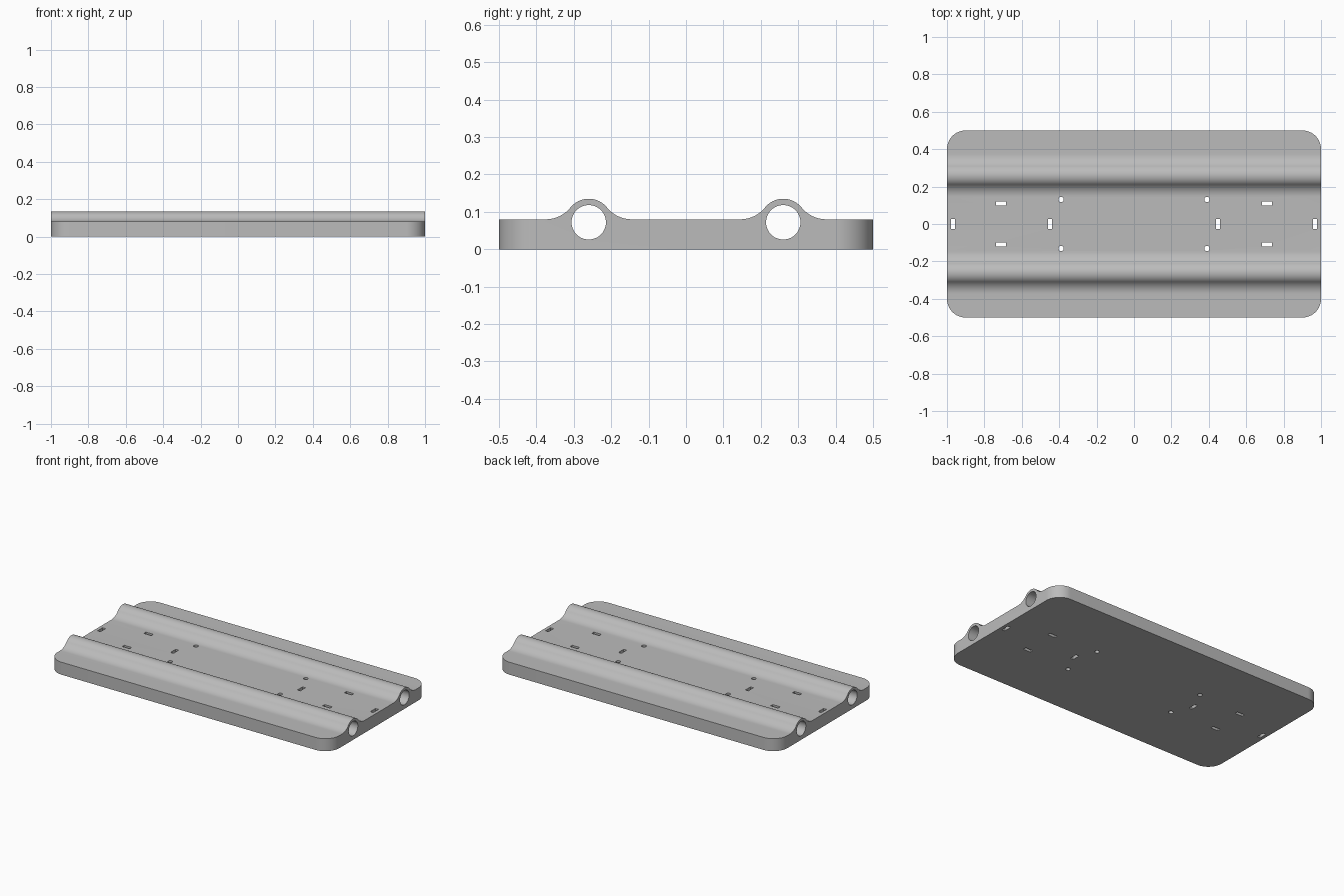
import bpy, bmesh
from math import sin, cos, pi, atan2, hypot

if "Cube" in bpy.data.objects:
    bpy.data.objects.remove(bpy.data.objects["Cube"])

grey = bpy.data.materials.new("grey plastic")
grey.diffuse_color = (0.50, 0.50, 0.50, 1)
grey.use_nodes = True
grey.node_tree.nodes["Principled BSDF"].inputs["Base Color"].default_value = grey.diffuse_color

T = 0.08                        # plate thickness
TUBE_Y, TUBE_Z = 0.26, 0.072    # tube axes
R_OUT, R_BORE = 0.063, 0.046
FIL_D, FIL_R = 0.115, 0.085     # blend arc offset and radius


def arc(cx, cy, r, a0, a1, n):
    return [(cx + r * cos(a0 + (a1 - a0) * i / n), cy + r * sin(a0 + (a1 - a0) * i / n))
            for i in range(n + 1)]


def prism(name, pts, lo, hi, axis):
    """Extrude a 2D outline along x (outline in y, z) or z (outline in x, y)."""
    def put(p, h):
        return (h, p[0], p[1]) if axis == 'x' else (p[0], p[1], h)
    bm = bmesh.new()
    a = [bm.verts.new(put(p, lo)) for p in pts]
    b = [bm.verts.new(put(p, hi)) for p in pts]
    bm.faces.new(a)
    bm.faces.new(b)
    for i in range(len(pts)):
        j = (i + 1) % len(pts)
        bm.faces.new((a[i], a[j], b[j], b[i]))
    bmesh.ops.recalc_face_normals(bm, faces=bm.faces)
    me = bpy.data.meshes.new(name)
    bm.to_mesh(me)
    bm.free()
    me.materials.append(grey)
    ob = bpy.data.objects.new(name, me)
    bpy.context.collection.objects.link(ob)
    return ob


def rect(x, y, w, h):
    return [(x - w / 2, y - h / 2), (x + w / 2, y - h / 2),
            (x + w / 2, y + h / 2), (x - w / 2, y + h / 2)]


def circle(x, y, r, n):
    return arc(x, y, r, 0, 2 * pi, n)[:-1]


# Cross-section: flat plate with two tube humps blended by concave arcs
def hump(cy):
    fz = T + FIL_R
    a = atan2(fz - TUBE_Z, FIL_D)
    right = arc(cy + FIL_D, fz, FIL_R, -pi / 2, a - pi, 10)
    crown = arc(cy, TUBE_Z, R_OUT, a, pi - a, 20)
    left = arc(cy - FIL_D, fz, FIL_R, -a, -pi / 2, 10)
    return right + crown[1:-1] + left


section = [(-0.6, 0), (0.6, 0), (0.6, T)] + hump(TUBE_Y) + hump(-TUBE_Y) + [(-0.6, T)]
plate = prism("base_plate", section, -1.1, 1.1, 'x')

# Rounded rectangular outline
outline = []
for k, (sx, sy) in enumerate([(1, 1), (-1, 1), (-1, -1), (1, -1)]):
    outline += arc(sx * 0.9, sy * 0.4, 0.1, k * pi / 2, (k + 1) * pi / 2, 16)
trim = prism("outline_trim", outline, 0, 0.3, 'z')
trim.location.z = -0.1
cutters = [(trim, 'INTERSECT')]

# Tube bores, slots and round holes
for s in (-1, 1):
    cutters.append((prism("bore_cutter", circle(s * TUBE_Y, TUBE_Z, R_BORE, 48), -1.2, 1.2, 'x'), 'DIFFERENCE'))
    shapes = [rect(s * 0.968, 0, 0.021, 0.053), rect(s * 0.45, 0, 0.021, 0.053)]
    for t in (-1, 1):
        shapes += [rect(s * 0.711, t * 0.11, 0.053, 0.021),
                   circle(s * 0.39, t * 0.131, 0.014, 24)]
    for p in shapes:
        cutters.append((prism("slot_cutter", p, -0.1, 0.3, 'z'), 'DIFFERENCE'))

for ob, op in cutters:
    mod = plate.modifiers.new(op.lower(), 'BOOLEAN')
    mod.operation, mod.object, mod.solver = op, ob, 'EXACT'

# Bake the cuts, then remove the helpers
bpy.context.view_layer.update()
dg = bpy.context.evaluated_depsgraph_get()
baked = bpy.data.meshes.new_from_object(plate.evaluated_get(dg))
plate.modifiers.clear()
plate.data = baked
for ob, _ in cutters:
    bpy.data.objects.remove(ob)

# Smooth curved faces, keep edges crisp
bpy.context.view_layer.objects.active = plate
plate.select_set(True)
bpy.ops.object.shade_smooth_by_angle(angle=0.52)
